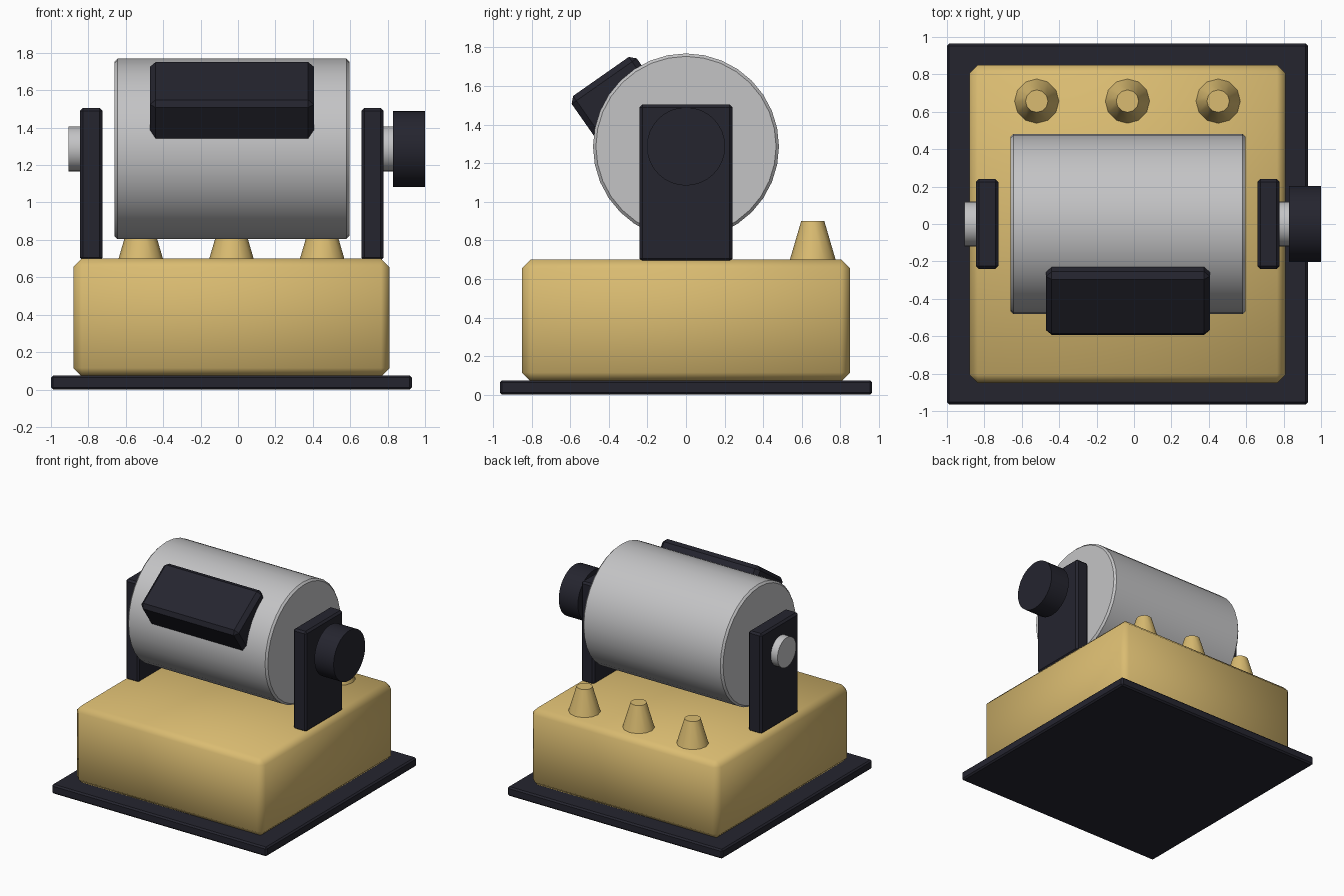
import bpy
from math import pi, radians

cube = bpy.data.objects.get("Cube")
if cube:
    bpy.data.objects.remove(cube, do_unlink=True)


def material(name, rgb):
    mat = bpy.data.materials.new(name)
    mat.use_nodes = True
    mat.diffuse_color = (*rgb, 1)
    mat.node_tree.nodes["Principled BSDF"].inputs["Base Color"].default_value = (*rgb, 1)
    return mat


dark = material("dark navy", (0.018, 0.018, 0.028))
gold = material("warm gold", (0.70, 0.50, 0.165))
silver = material("silver grey", (0.55, 0.55, 0.56))


def finish(name, mat, bevel=0, angle=30):
    obj = bpy.context.object
    obj.name = name
    obj.data.materials.append(mat)
    bpy.ops.object.transform_apply(location=False, rotation=True, scale=True)
    if bevel:
        mod = obj.modifiers.new("edge bevel", 'BEVEL')
        mod.width = bevel
        mod.segments = 1
        mod.limit_method = 'ANGLE'
        bpy.ops.object.modifier_apply(modifier=mod.name)
    bpy.ops.object.shade_smooth_by_angle(angle=radians(angle))
    return obj


def box(name, mat, low, high, bevel, tilt=0, angle=30):
    centre = [(a + b) / 2 for a, b in zip(low, high)]
    bpy.ops.mesh.primitive_cube_add(size=1, location=centre, rotation=(tilt, 0, 0))
    bpy.context.object.scale = [b - a for a, b in zip(low, high)]
    return finish(name, mat, bevel, angle)


def cylinder_x(name, mat, x0, x1, radius, bevel=0):
    bpy.ops.mesh.primitive_cylinder_add(
        vertices=32, radius=radius, depth=x1 - x0,
        location=((x0 + x1) / 2, 0, AXIS), rotation=(0, pi / 2, 0))
    return finish(name, mat, bevel)


AXIS = 1.287

# Base plate and rounded body
box("base_plate", dark, (-1, -0.965, 0), (0.93, 0.965, 0.075), 0.012)
box("body", gold, (-0.88, -0.85, 0.07), (0.81, 0.85, 0.70), 0.045, angle=60)

# Drum between two upright brackets
cylinder_x("drum", silver, -0.66, 0.595, 0.482, 0.015)
box("right_bracket", dark, (-0.845, -0.24, 0.69), (-0.725, 0.24, 1.505), 0.015)
box("left_bracket", dark, (0.66, -0.24, 0.69), (0.778, 0.24, 1.505), 0.015)

# Axle stubs and turning knob
cylinder_x("right_axle", silver, -0.905, -0.78, 0.12)
cylinder_x("left_axle", silver, 0.72, 0.86, 0.12)
cylinder_x("knob", dark, 0.828, 1.0, 0.203)

# Tilted block sunk into the front of the drum
block = box("drum_block", dark, (-0.47, -0.206, -0.15), (0.405, 0.206, 0.15), 0.03, radians(35))
block.location = (-0.0325, -0.355, 1.527)

# Row of tapered pegs along the back
for i, x in enumerate((-0.52, -0.035, 0.45)):
    bpy.ops.mesh.primitive_cone_add(
        vertices=12, radius1=0.12, radius2=0.06, depth=0.205, location=(x, 0.657, 0.7975))
    finish(f"peg_{i + 1}", gold, angle=35)
